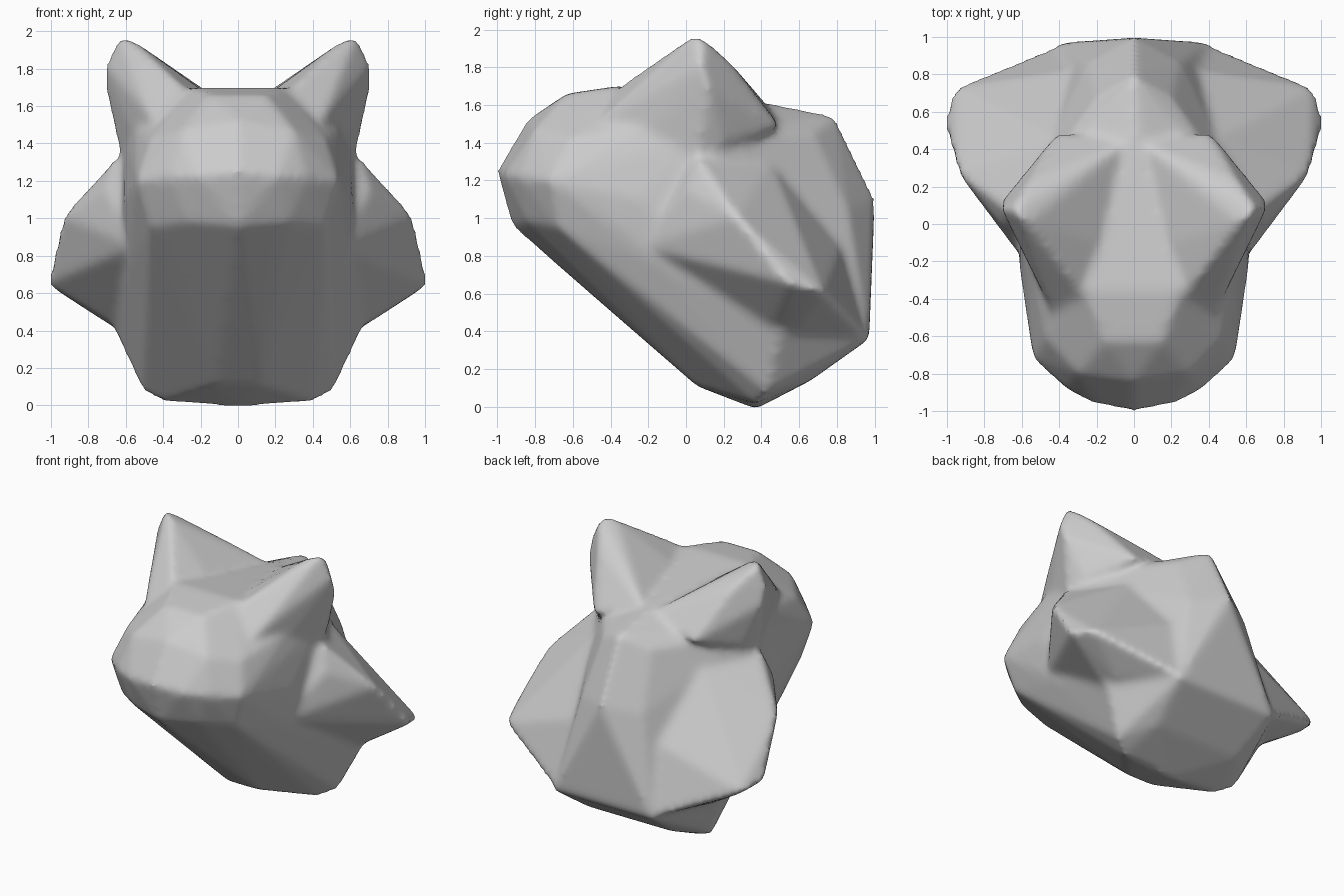
import bpy
import bmesh

cube = bpy.data.objects.get("Cube")
if cube:
    bpy.data.objects.remove(cube)

grey = bpy.data.materials.new("warm_grey")
grey.use_nodes = True
tone = (0.6, 0.6, 0.6, 1)
grey.diffuse_color = tone
grey.node_tree.nodes["Principled BSDF"].inputs["Base Color"].default_value = tone


def add_hull(target, points, sides):
    """Wrap a convex skin around the points, for each listed side."""
    for side in sides:
        bm = bmesh.new()
        for x, y, z in points:
            bm.verts.new((x * side, y, z))
        hull = bmesh.ops.convex_hull(bm, input=bm.verts)
        loose = {g for g in hull["geom_interior"] + hull["geom_unused"]
                 if isinstance(g, bmesh.types.BMVert)}
        bmesh.ops.delete(bm, geom=list(loose), context="VERTS")
        bmesh.ops.recalc_face_normals(bm, faces=bm.faces)
        part = bpy.data.meshes.new("part")
        bm.to_mesh(part)
        bm.free()
        target.from_mesh(part)
        bpy.data.meshes.remove(part)


def mirrored(points):
    return points + [(-x, y, z) for x, y, z in points if x]


# Skull: rounded brow in front, keeled jaw, rounded neck behind
skull = [
    (0, -1, 1.25), (.22, -.96, 1.23), (.37, -.88, 1.22), (.54, -.72, 1.2),
    (0, -.92, .96), (.27, -.84, .98), (.47, -.68, .95),
    (0, -.84, 1.52), (.3, -.8, 1.47), (.47, -.62, 1.42),
    (.15, -.63, 1.66), (.25, -.36, 1.7),
    (.61, -.25, 1.1), (.55, -.2, 1.5), (.61, .1, 1.45), (.58, -.15, .75),
    (0, .44, 1.61), (0, .79, 1.54), (.2, .68, 1.45),
    (0, 1, 1.1), (.25, .86, 1.05), (0, .93, .6), (.4, .97, .36),
    (.12, .06, .11), (.4, .2, .22), (.51, .43, .08), (.4, .37, .02),
    (0, .37, -.01), (.35, .66, .14), (.66, .5, .4),
]

# Cheek: a ridge sweeping down and back to a blunt point
cheek = [
    (.66, .06, 1.32), (.71, 0, 1.15), (.94, .27, 1.01), (1.02, .55, .65),
    (.96, .73, .61), (.4, .96, .37), (.67, .6, .42), (.45, .4, .3),
    (.2, .84, .9), (.42, .45, 1.3), (.55, -.25, .85),
]

# Ear: a leaning cone with a narrow tip and a wide base
ear = [
    (.63, .05, 1.97), (.56, .01, 1.95), (.64, .1, 1.95), (.71, .08, 1.82),
    (.71, .12, 1.7), (.5, -.1, 1.86), (.55, .24, 1.82), (.2, -.1, 1.69),
    (.27, -.38, 1.68), (.45, -.45, 1.52), (.56, -.2, 1.45),
    (.05, .43, 1.6), (.4, .5, 1.48), (.6, .2, 1.4), (.62, .05, 1.3),
]

bm = bmesh.new()
add_hull(bm, mirrored(skull), [1])
add_hull(bm, cheek, [1, -1])
add_hull(bm, ear, [1, -1])
mesh = bpy.data.meshes.new("head")
bm.to_mesh(mesh)
bm.free()
mesh.materials.append(grey)
head = bpy.data.objects.new("head", mesh)
bpy.context.collection.objects.link(head)

# Blend the parts into one soft skin
skin = head.modifiers.new("skin", "REMESH")
skin.mode = "VOXEL"
skin.voxel_size = 0.025
skin.use_smooth_shade = True
soften = head.modifiers.new("soften", "SMOOTH")
soften.factor = 0.5
soften.iterations = 8
